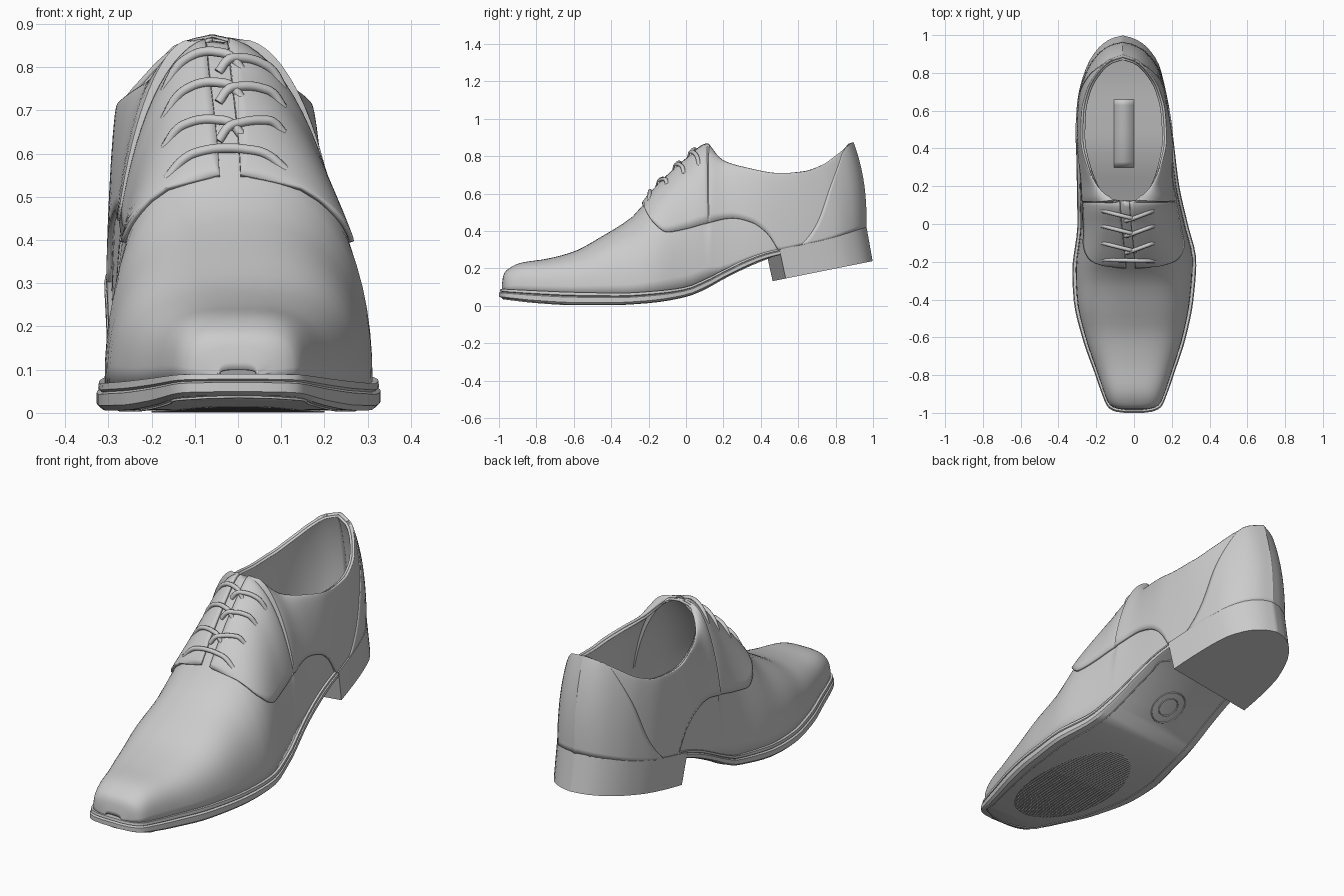
import bpy, bmesh, math
from math import sin, cos, pi

if "Cube" in bpy.data.objects:
    bpy.data.objects.remove(bpy.data.objects["Cube"])


def spline(*pts):
    """Monotone smooth curve through (y, value) points, clamped at the ends."""
    d = [(b[1] - a[1]) / (b[0] - a[0]) for a, b in zip(pts, pts[1:])]
    m = [d[0]] + [2 * a * b / (a + b) if a * b > 0 else 0 for a, b in zip(d, d[1:])] + [d[-1]]

    def f(y):
        if y <= pts[0][0]:
            return pts[0][1]
        for k, (a, b) in enumerate(zip(pts, pts[1:])):
            if y <= b[0]:
                h = b[0] - a[0]
                t = (y - a[0]) / h
                return (a[1] * (1 + 2 * t) * (1 - t) ** 2 + m[k] * h * t * (1 - t) ** 2
                        + b[1] * t * t * (3 - 2 * t) + m[k + 1] * h * t * t * (t - 1))
        return pts[-1][1]
    return f


# Shoe profiles along its length
right = spline((-1, .05), (-.993, .10), (-.97, .143), (-.9, .175), (-.8, .21), (-.6, .275), (-.4, .315),
               (-.2, .33), (0, .285), (.2, .24), (.55, .195), (.8, .14), (.9, .075), (.95, 0), (.965, -.06))
left = spline((-1, -.05), (-.993, -.10), (-.97, -.138), (-.9, -.17), (-.8, -.205), (-.6, -.275), (-.4, -.32),
              (-.25, -.327), (0, -.30), (.5, -.307), (.65, -.298), (.8, -.255), (.9, -.19), (.95, -.12),
              (.965, -.06))
sole_top = spline((-1, .09), (-.8, .08), (-.6, .072), (-.35, .068), (-.15, .08), (0, .10), (.1, .14),
                  (.2, .19), (.3, .24), (.42, .285), (.55, .315), (.75, .358), (.965, .425))
sole_bot = spline((-1, .04), (-.8, .017), (-.6, .006), (-.4, .006), (-.2, .017), (0, .05), (.1, .09),
                  (.2, .145), (.3, .195), (.43, .25), (.55, .28), (.965, .37))
ridge = spline((-.985, .10), (-.98, .15), (-.965, .185), (-.88, .23), (-.75, .25), (-.6, .29), (-.46, .365),
               (-.27, .49), (-.2, .58), (-.1, .685), (0, .775), (.12, .86), (.14, .82), (.2, .765),
               (.3, .735), (.5, .705), (.65, .715), (.77, .75), (.87, .81), (.95, .87))
opening = spline((.12, 0), (.126, .055), (.15, .1), (.2, .14), (.3, .185), (.45, .215), (.6, .21), (.75, .18),
                 (.85, .13), (.92, .07), (.95, 0))
crest = spline((-1, 0), (-.5, 0), (-.2, -.02), (.15, -.05), (1, -.06))
shape = spline((-1, .6), (-.8, .65), (-.5, .75), (-.2, .9), (.1, 1.0), (.3, 1.35), (.6, 1.4), (.95, 1.2))
REACH = .966 / .95      # the sole extends this much past the upper


def outline(y, side, k=1.0):
    a, b = left(y), right(y)
    return (a + b) / 2 + side * k * (b - a) / 2


def wall(y, side):
    """Base x, top x, base z, height and roundness of one side of the upper."""
    zb = sole_top(y * REACH) - .01
    return (outline(y * REACH, side, .945), crest(y) + side * opening(y), zb, ridge(y) - zb, shape(y))


def skin(y, side, s):
    """Point on the upper, s = 0 at the welt and 1 at the ridge or topline."""
    xb, xt, zb, h, e = wall(y, side)
    c, sn = max(cos(s * pi / 2), 0) ** e, sin(s * pi / 2) ** e
    lean = min(max((y - .5) / .45, 0), 1)
    return (xt + (xb - xt) * c, y - .07 * lean * sn ** 2.5, zb + h * sn)


def s_at_height(y, side, z):
    xb, xt, zb, h, e = wall(y, side)
    return math.asin(min(max((z - zb) / h, 0), 1) ** (1 / e)) * 2 / pi


def s_at_gap(y, side, gap):
    xb, xt, zb, h, e = wall(y, side)
    return math.acos(min(max(gap / abs(xb - xt), 0), 1) ** (1 / e)) * 2 / pi


def finish(name, bm, thick=0, offset=0, angle=35, closed=False):
    bmesh.ops.remove_doubles(bm, verts=bm.verts, dist=.0004)
    if closed:
        bmesh.ops.recalc_face_normals(bm, faces=bm.faces)
    me = bpy.data.meshes.new(name)
    bm.to_mesh(me)
    bm.free()
    ob = bpy.data.objects.new(name, me)
    bpy.context.collection.objects.link(ob)
    if thick:
        mod = ob.modifiers.new("thickness", 'SOLIDIFY')
        mod.thickness, mod.offset = thick, offset
    bpy.context.view_layer.objects.active = ob
    ob.select_set(True)
    bpy.ops.object.shade_smooth_by_angle(angle=math.radians(angle))
    ob.select_set(False)
    return ob


def add_grid(bm, rows, flip=False, wrap=False):
    vs = [[bm.verts.new(p) for p in r] for r in rows]
    n = len(rows[0])
    for a, b in zip(vs, vs[1:]):
        for j in range(n if wrap else n - 1):
            q = [a[j], b[j], b[(j + 1) % n], a[(j + 1) % n]]
            bm.faces.new(q[::-1] if flip else q)
    return vs


def span(a, b, n):
    return [a + (b - a) * i / n for i in range(n + 1)]


# Upper: vamp, tongue and inner walls
ys = sorted([-.0175 - .9675 * cos(pi * i / 56) for i in range(57)] + [.12, .126, .14, .16])
bm = bmesh.new()
for side in (-1, 1):
    add_grid(bm, [[skin(y, side, s) for s in span(0, 1, 16)] for y in ys], side < 0)
finish("upper", bm, .012, -1)

# Quarters: raised lace panels running back to the heel
low = spline((-.225, .545), (-.205, .495), (-.18, .45), (-.1, .393), (0, .41), (.1, .437), (.25, .467),
             (.35, .445), (.43, .39), (.47, .335), (.5, .28))
for side, name in ((-1, "quarter_left"), (1, "quarter_right")):
    rows = []
    for y in span(-.225, .12, 30) + [.126, .135, .15] + span(.17, .93, 38):
        top = s_at_gap(y, side, .024) if y < .121 else 1
        bottom = min(s_at_height(y, side, low(y)), top - .01)
        rows.append([skin(y, side, s) for s in span(bottom, top, 14)])
    bm = bmesh.new()
    add_grid(bm, rows, side < 0)
    finish(name, bm, .012, 1)

# Heel counter wrapped around the back
seam = spline((0, .6), (.25, .70), (.5, .77), (.8, .87), (1, .91))
bm = bmesh.new()
for side in (-1, 1):
    cols = [[skin(.95 - (.95 - seam(s)) * (1 - t) ** 1.7, side, s) for s in span(0, 1, 16)]
            for t in span(0, 1, 16)]
    add_grid(bm, cols, side < 0)
finish("heel_counter", bm, .016, 1)

# Sole with a welt groove
edge = [(.965, 0), (1, .18), (1, .6), (.972, .68), (.99, .76), (.985, 1)]
rows = []
for i in range(61):
    y = -.0175 - .9825 * cos(pi * i / 60)
    half = [[(outline(y, sd, k), y * (1 - .5 * (1 - k)), sole_bot(y) + f * (sole_top(y) - sole_bot(y)))
             for k, f in edge] for sd in (1, -1)]
    rows.append(half[0] + half[1][::-1])
bm = bmesh.new()
vs = add_grid(bm, rows, wrap=True)
for j in range(5):      # toe edge, closed strip by strip so the groove carries round
    bm.faces.new([vs[0][j], vs[0][j + 1], vs[0][10 - j], vs[0][11 - j]])
finish("sole", bm, closed=True)

# Heel block with a slanted breast
ring = [(y, 1) for y in [.965 - .465 * (1 - t) ** 2 for t in span(0, 1, 14)]]
ring += [(y, -1) for y in [.965 - .535 * t ** 2 for t in span(0, 1, 14)][1:]]
top = [(outline(y, sd, 1.01), y, sole_top(y) - .004) for y, sd in ring]
bot = [(outline(y, sd, .98), y + .033, .13 + (y + .033 - .455) * .2) for y, sd in ring]
bm = bmesh.new()
vs = add_grid(bm, [top, bot], wrap=True)
bm.faces.new(vs[0])
bm.faces.new(vs[1])
finish("heel_block", bm, closed=True)

# Insole and its blank label
bm = bmesh.new()
add_grid(bm, [[(outline(y, sd, .9), y, sole_top(y) + .012) for sd in (-1, 1)] for y in span(-.6, .94, 40)], True)
finish("insole", bm)
bm = bmesh.new()
add_grid(bm, [[(x, y, sole_top(y) + .014) for x in (-.105, 0)] for y in span(.3, .66, 12)], True)
finish("insole_label", bm, .003, 1)

# Ribbed forefoot tread, oval in plan
rows = []
for i in range(121):
    y = -.46 + .36 * (i - 60) / 60
    w = .2 * math.sqrt(max(1 - ((y + .46) / .361) ** 2, 0))
    rows.append([(x * w, y, sole_bot(y) - (.002 if i % 2 else .005)) for x in (-1, 1)])
bm = bmesh.new()
add_grid(bm, rows)
finish("forefoot_tread", bm, angle=10)


def tube(name, pts, radius, cyclic=False):
    cu = bpy.data.curves.new(name, 'CURVE')
    cu.dimensions = '3D'
    cu.bevel_depth, cu.bevel_resolution, cu.resolution_u, cu.use_fill_caps = radius, 2, 4, True
    sp = cu.splines.new('BEZIER')
    sp.bezier_points.add(len(pts) - 1)
    for b, p in zip(sp.bezier_points, pts):
        b.co = p
        b.handle_left_type = b.handle_right_type = 'AUTO'
    sp.use_cyclic_u = cyclic
    ob = bpy.data.objects.new(name, cu)
    bpy.context.collection.objects.link(ob)
    return ob


# Sole stitch line and plain round medallion under the arch
loop = [(outline(y, 1, .85), y, sole_bot(y)) for y in span(-.93, .42, 18)]
loop += [(outline(y, -1, .85), y, sole_bot(y)) for y in span(.42, -.93, 18)]
tube("sole_stitch_line", loop, .003, True)
for r in (.045, .08):
    pts = [(-.03 + r * cos(a), .22 + r * sin(a), sole_bot(.22 + r * sin(a)))
           for a in (k * pi / 8 for k in range(16))]
    tube("arch_ring", pts, .003, True)


# Laces: one straight bar and three crossed rows
def over(x, y, lift):
    side = 1 if x > crest(y) else -1
    xb, xt, zb, h, e = wall(y, side)
    r = min(abs((x - xt) / (xb - xt)), 1)
    return (x, y, zb + h * (1 - r ** (2 / e)) ** (e / 2) + lift)


def lace(x0, y0, x1, y1, end_lift):
    pts = []
    for t in span(0, 1, 6):
        lift = .024 - .018 * (t < .01) + (end_lift - .024) * (t > .99)
        pts.append(over(x0 + (x1 - x0) * t, y0 + (y1 - y0) * t, lift))
    tube("lace", pts, .011)


lace(-.165, -.19, .11, -.195, .006)
for y in (-.115, -.025, .055):
    lace(-.17, y + .015, .012, y - .03, .0)
    lace(.105, y + .015, -.045, y - .04, .0)
